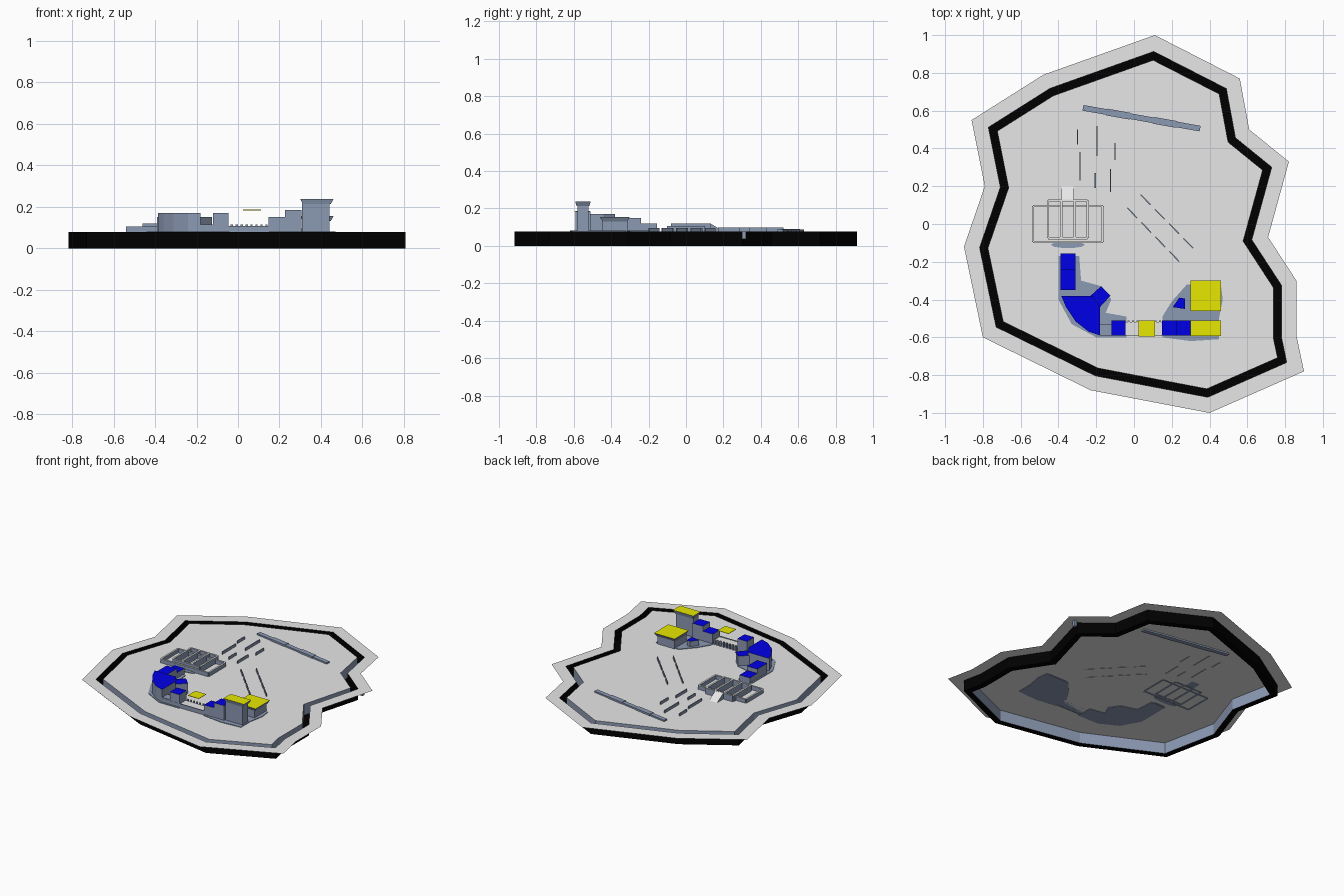
import bpy, bmesh, math
from mathutils import Vector

cube = bpy.data.objects.get("Cube")
if cube:
    bpy.data.objects.remove(cube, do_unlink=True)


def material(name, rgb):
    m = bpy.data.materials.new(name)
    m.use_nodes = True
    m.diffuse_color = (*rgb, 1)
    m.node_tree.nodes["Principled BSDF"].inputs["Base Color"].default_value = (*rgb, 1)
    return m


WHITE = material("pale ground", (.8, .8, .8))
SLATE = material("slate stone", (.26, .32, .45))
BLACK = material("black moat", (0, 0, 0))
BLUE = material("blue roof", (0, 0, .8))
YELLOW = material("yellow roof", (.8, .8, 0))
G = .078  # ground level


def finish(name, bm, mats):
    mesh = bpy.data.meshes.new(name)
    bm.to_mesh(mesh)
    bm.free()
    for m in mats:
        mesh.materials.append(m)
    ob = bpy.data.objects.new(name, mesh)
    bpy.context.collection.objects.link(ob)
    return ob


def prism(name, pts, z0, z1, top=SLATE, side=SLATE, grow=1.0):
    """Extruded outline; the base may be scaled to give a flared cap."""
    bm = bmesh.new()
    c = sum((Vector(p) for p in pts), Vector((0, 0))) / len(pts)
    low = [bm.verts.new((*(c + (Vector(p) - c) * grow), z0)) for p in pts]
    high = [bm.verts.new((*p, z1)) for p in pts]
    bm.faces.new(low)
    bm.faces.new(high).material_index = 1
    for i in range(len(pts)):
        j = (i + 1) % len(pts)
        bm.faces.new((low[i], low[j], high[j], high[i]))
    bmesh.ops.recalc_face_normals(bm, faces=bm.faces)
    return finish(name, bm, (side, top))


def rect(x0, x1, y0, y1):
    return [(x0, y0), (x1, y0), (x1, y1), (x0, y1)]


def block(name, x0, x1, y0, y1, z1, top=SLATE, z0=G):
    return prism(name, rect(x0, x1, y0, y1), z0, z1, top)


def strip(name, a, b, width, z1, top=SLATE, z0=G - .002):
    """Straight wall between two ground points."""
    a, b = Vector(a), Vector(b)
    d = (b - a).normalized() * width / 2
    n = Vector((-d.y, d.x))
    return prism(name, [a + n, a - n, b - n, b + n], z0, z1, top)


def inset(pts, dist):
    out = []
    for i, p in enumerate(pts):
        p = Vector(p)
        e = [(p - Vector(pts[i - 1])).normalized(),
             (Vector(pts[(i + 1) % len(pts)]) - p).normalized()]
        n, m = [Vector((v.y, -v.x)) for v in e]
        out.append(p + (n + m) * dist / (1 + n.dot(m)))
    return out


# Island outline, clockwise
rim = [(.11, 1), (.56, .77), (.61, .5), (.82, .33), (.71, -.07), (.86, -.3),
       (.86, -.59), (.9, -.78), (.4, -1), (-.23, -.88), (-.8, -.6),
       (-.9, -.12), (-.79, .2), (-.86, .55), (-.48, .79)]
bank, shore = inset(rim, .08), inset(rim, .122)


def band(name, loops, mats):
    """Quads between successive loops, one material for each band."""
    bm = bmesh.new()
    rows = [[bm.verts.new((*p, z)) for p in pts] for pts, z in loops]
    for k in range(len(rows) - 1):
        a, b = rows[k], rows[k + 1]
        for i in range(len(a)):
            j = (i + 1) % len(a)
            bm.faces.new((a[j], a[i], b[i], b[j])).material_index = k
    return finish(name, bm, mats)


band("outer_bank", [(rim, G), (bank, G)], [WHITE])
band("moat", [(bank, G), (bank, 0), (shore, 0), (shore, G)], [BLACK, BLACK, SLATE])

bm = bmesh.new()
bm.faces.new([bm.verts.new((*p, G)) for p in reversed(shore)])
finish("island_ground", bm, [WHITE])
block("bank_post", .745, .765, .3, .32, G - .001, z0=.037)

# Earthworks below the buildings
prism("west_earthwork", [(-.4, -.17), (-.29, -.17), (-.28, -.3), (-.17, -.33),
      (-.12, -.4), (-.15, -.47), (-.04, -.49), (-.04, -.6), (-.2, -.6),
      (-.33, -.53), (-.4, -.4)], G - .003, G + .004)
prism("east_earthwork", [(.15, -.49), (.2, -.41), (.28, -.32), (.46, -.32),
      (.47, -.4), (.45, -.5), (.45, -.61), (.3, -.62), (.15, -.6)], G - .003, G + .004)
prism("bridge_mound", [(-.35 + .09 * math.cos(a), -.11 + .018 * math.sin(a))
      for a in [i * math.pi / 5 for i in range(10)]], G - .003, G + .004)

# West castle range
block("west_wing_low", -.39, -.31, -.24, -.155, .12, BLUE)
block("west_wing_high", -.39, -.31, -.35, -.24, .15, BLUE)
prism("west_keep", [(-.385, -.38), (-.22, -.38), (-.18, -.44), (-.18, -.59),
      (-.24, -.57), (-.31, -.515), (-.36, -.44)], G, .17, BLUE)
prism("keep_turret", [(-.23, -.38), (-.175, -.33), (-.125, -.38), (-.18, -.44)],
      G, .15, BLUE)
block("keep_link", -.18, -.12, -.59, -.53, .115)
block("gate_tower_west", -.12, -.045, -.59, -.51, .17, BLUE)

# Gate curtain with a floating canopy
block("curtain_wall", -.045, .148, -.59, -.52, .103, WHITE)
for i in range(8):
    x = -.035 + i * .024
    block("curtain_buttress", x, x + .01, -.52, -.512, .115, WHITE)
strip("curtain_parapet", (-.18, -.589), (.148, -.589), .004, .108)
block("gate_canopy", .025, .11, -.595, -.512, .186, YELLOW, .183).data.materials[0] = YELLOW

# East castle range
block("gate_tower_east", .148, .226, -.59, -.51, .15, BLUE)
block("east_hall", .226, .305, -.59, -.51, .185, BLUE)
prism("east_turret", [(.205, -.44), (.24, -.39), (.27, -.395), (.27, -.45)], G, .12, BLUE)
for label, y0, y1, z in (("front", -.592, -.51, .237), ("rear", -.46, -.3, .155)):
    block(label + "_tower", .308, .442, y0 + .012, y1 - .012, z - .02)
    prism(label + "_tower_roof", rect(.3, .46, y0, y1), z - .024, z, YELLOW, grow=.84)


# Low walled enclosure with compartments and an entry ramp
def walls(name, x0, x1, y0, y1, z):
    for y in (y0, y1):
        strip(name + "_cross_wall", (x0, y), (x1, y), .012, z, WHITE)
    for x in (x0, x1):
        strip(name + "_side_wall", (x, y0), (x, y1), .012, z, WHITE)


walls("outer_yard", -.535, -.165, -.095, .095, .106)
walls("inner_yard", -.455, -.245, -.075, .125, .12)
for x in (-.385, -.313):
    strip("yard_divider", (x, -.07), (x, .12), .012, .12, WHITE)
bm = bmesh.new()
ends = [[bm.verts.new((x, y, z)) for y, z in ((.13, G), (.2, G), (.13, .12))]
        for x in (-.383, -.32)]
for e in ends:
    bm.faces.new(e)
for i in range(3):
    j = (i + 1) % 3
    f = bm.faces.new((ends[0][i], ends[0][j], ends[1][j], ends[1][i]))
    f.material_index = int(i == 1)
bmesh.ops.recalc_face_normals(bm, faces=bm.faces)
finish("yard_ramp", bm, (SLATE, WHITE))

# Broken wall lines
for x, y0, y1 in ((-.3, .42, .5), (-.285, .23, .38), (-.195, .36, .52),
                  (-.205, .19, .27), (-.1, .34, .43), (-.125, .17, .29)):
    strip("ruin_wall", (x, y0), (x, y1), .006, .097)
for a, b in (((-.035, .085), (.25, -.21)), ((.035, .155), (.325, -.14))):
    a, b = Vector(a), Vector(b)
    for i in range(4):
        strip("diagonal_wall", a.lerp(b, i * .26), a.lerp(b, i * .26 + .18), .006, .095)

# Long rampart at the back
a, b = Vector((-.27, .615)), Vector((.35, .505))
for i in range(5):
    strip("rear_rampart", a.lerp(b, i / 5), a.lerp(b, (i + 1) / 5),
          .03 + .006 * (i % 2), .088 + .003 * (i % 2), z0=G - .01)
